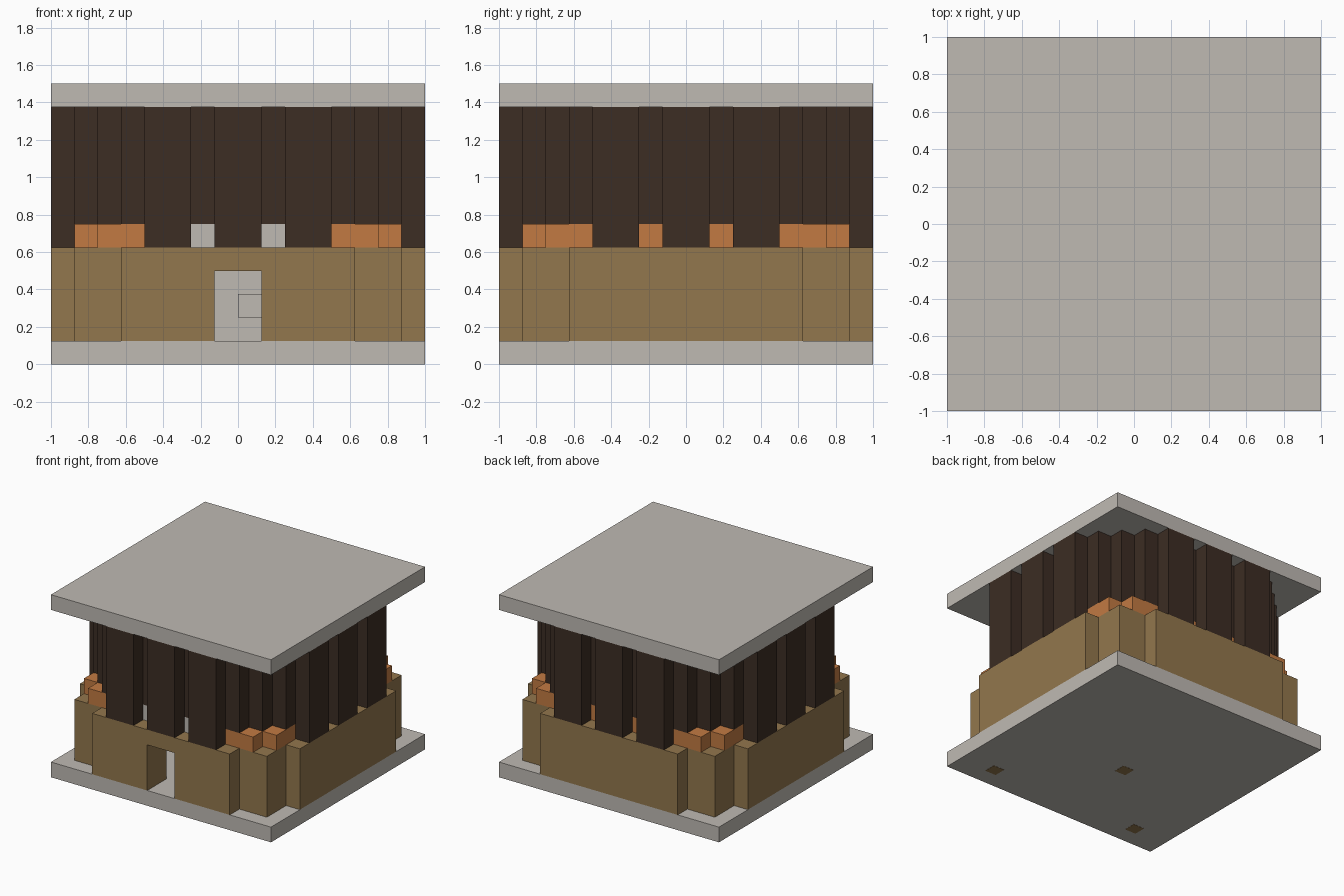
import bpy
import bmesh

cube = bpy.data.objects.get("Cube")
if cube:
    bpy.data.objects.remove(cube, do_unlink=True)

U = 0.125  # one block; all boxes below are counted in blocks


def material(name, colour):
    m = bpy.data.materials.new(name)
    m.use_nodes = True
    m.diffuse_color = (*colour, 1)
    m.node_tree.nodes["Principled BSDF"].inputs["Base Color"].default_value = (*colour, 1)
    return m


stone = material("pale stone", (0.52, 0.49, 0.45))
tan = material("tan wall", (0.29, 0.184, 0.074))
dark = material("dark timber", (0.045, 0.026, 0.017))
orange = material("orange trim", (0.54, 0.195, 0.055))


def turn(box, quarter):
    """Rotate a box (x0, x1, y0, y1, z0, z1) by quarter turns about z."""
    x0, x1, y0, y1, z0, z1 = box
    for _ in range(quarter):
        x0, x1, y0, y1 = -y1, -y0, x0, x1
    return x0, x1, y0, y1, z0, z1


def mirrored(box):
    x0, x1, *rest = box
    return [box, (-x1, -x0, *rest)]


def boxes(name, mat, items):
    """Join axis-aligned boxes into one flat-shaded object."""
    bm = bmesh.new()
    for x0, x1, y0, y1, z0, z1 in items:
        verts = bmesh.ops.create_cube(bm, size=1)["verts"]
        for v in verts:
            v.co.x = U * (x0 if v.co.x < 0 else x1)
            v.co.y = U * (y0 if v.co.y < 0 else y1)
            v.co.z = U * (z0 if v.co.z < 0 else z1)
    mesh = bpy.data.meshes.new(name)
    bm.to_mesh(mesh)
    bm.free()
    mesh.materials.append(mat)
    obj = bpy.data.objects.new(name, mesh)
    bpy.context.collection.objects.link(obj)
    return obj


# Floor and roof slabs
boxes("base_slab", stone, [(-8, 8, -8, 8, 0, 1)])
boxes("roof_slab", stone, [(-8, 8, -8, 8, 11, 12)])

# Small tan blocks showing under the base
boxes("base_pegs", tan, [(x - 0.4, x + 0.4, y - 0.4, y + 0.4, -0.01, 0.5)
                         for x, y in ((5.5, -6.5), (-0.5, -1.5), (-5.5, -6.5))])

# Front lower wall with its doorway
boxes("front_lower_wall", tan,
      mirrored((1, 5, -8, -6, 1, 5)) + [(-1, 1, -8, -6, 4, 5)])

# Stone screen and ledge inside the doorway
boxes("inner_screen", stone, [(-2, 2, -2, -1, 1, 5), (0, 1, -3, -2, 2, 3)])

for q, side in enumerate(("front", "left", "back", "right")):
    # Lower walls and their set-back corner blocks
    if q:
        boxes(side + "_lower_wall", tan, [turn((-5, 5, -8, -6, 1, 5), q)])
    boxes(side + "_corner_block", tan, [turn((5, 7, -7, -5, 1, 5), q)])

    # Upper wall with a stepped corner
    boxes(side + "_upper_wall", dark,
          [turn((-5, 5, -7, -6, 6, 11), q), turn((5, 6, -6, -5, 6, 11), q)])

    # Three projecting timber panels
    panels = mirrored((2, 4, -8, -7, 5, 11)) + [(-1, 1, -8, -7, 5, 11)]
    boxes(side + "_panels", dark, [turn(b, q) for b in panels])

    # Blocks at the foot of each gap, and the trim round the corners
    boxes(side + "_gap_blocks", orange if q else stone,
          [turn(b, q) for b in mirrored((1, 2, -7, -6, 5, 6))])
    boxes(side + "_corner_trim", orange,
          [turn(b, q) for b in mirrored((4, 6, -7, -6, 5, 6))])
